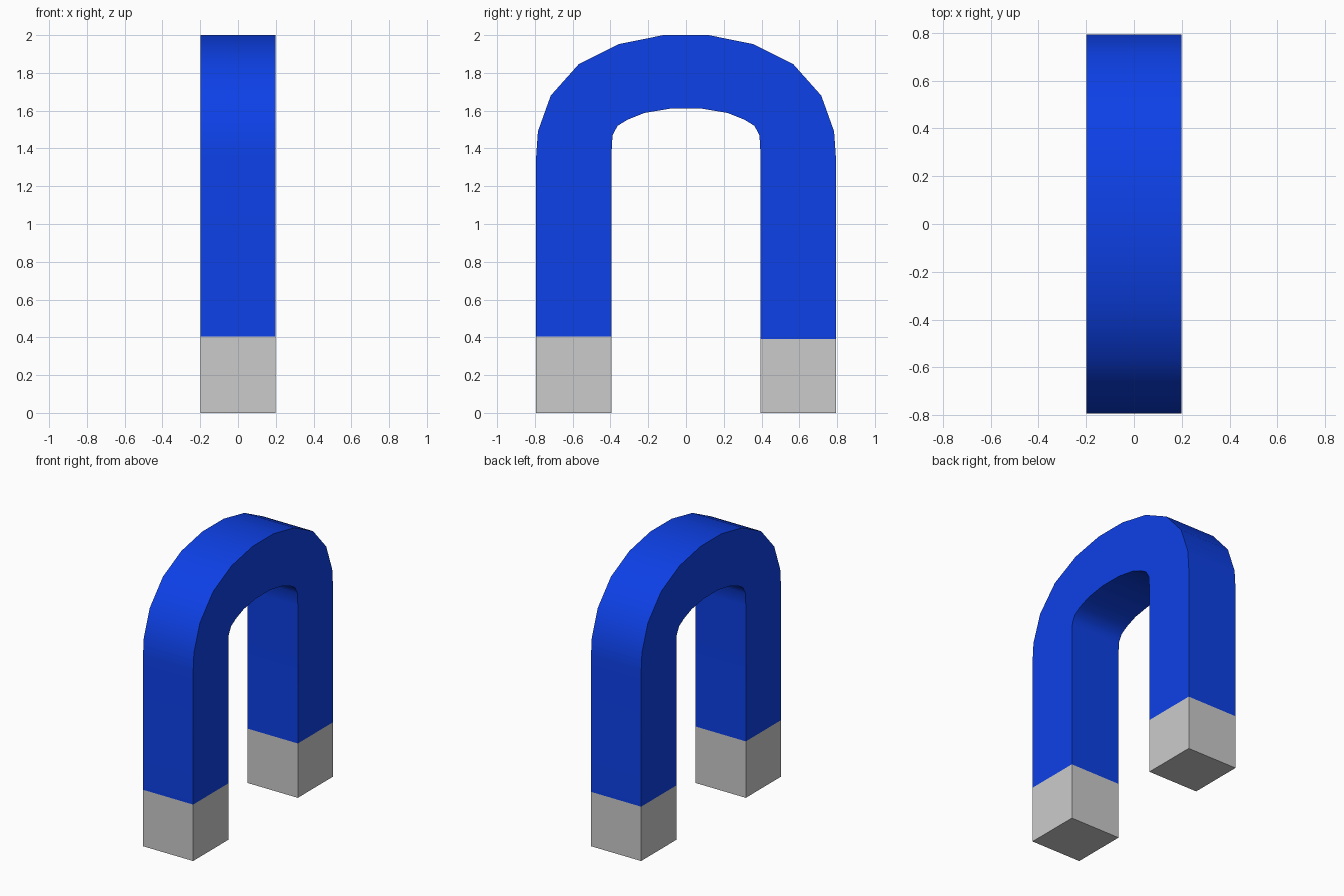
import bpy, bmesh

if "Cube" in bpy.data.objects:
    bpy.data.objects.remove(bpy.data.objects["Cube"])

HALF_X = 0.199
blue = bpy.data.materials.new("blue_paint")
blue.diffuse_color = (0.004, 0.052, 0.8, 1)
blue.use_nodes = True
blue.node_tree.nodes["Principled BSDF"].inputs["Base Color"].default_value = blue.diffuse_color


def extrude_profile(name, pts, mat=None):
    """Extrude a closed (y, z) outline across the thickness in x."""
    bm = bmesh.new()
    face = bm.faces.new([bm.verts.new((-HALF_X, y, z)) for y, z in pts])
    res = bmesh.ops.extrude_face_region(bm, geom=[face])
    verts = [g for g in res["geom"] if isinstance(g, bmesh.types.BMVert)]
    bmesh.ops.translate(bm, verts=verts, vec=(2 * HALF_X, 0, 0))
    bmesh.ops.recalc_face_normals(bm, faces=bm.faces)
    mesh = bpy.data.meshes.new(name)
    bm.to_mesh(mesh)
    bm.free()
    obj = bpy.data.objects.new(name, mesh)
    bpy.context.collection.objects.link(obj)
    if mat:
        mesh.materials.append(mat)
    bpy.ops.object.select_all(action='DESELECT')
    obj.select_set(True)
    bpy.context.view_layer.objects.active = obj
    bpy.ops.object.shade_smooth_by_angle(angle=0.6)
    return obj


# Half outlines of the arch, from the shoulder to the crown
outer = [(0.793, 1.36), (0.784, 1.49), (0.716, 1.68), (0.567, 1.847),
         (0.357, 1.952), (0.12, 2.0)]
inner = [(0.394, 1.38), (0.389, 1.47), (0.362, 1.52), (0.31, 1.552),
         (0.22, 1.588), (0.082, 1.611)]
OUT, INN = outer[0][0], inner[0][0]
LEFT_TOP, RIGHT_TOP = 0.405, 0.39


def span(half):
    """Right half followed by its mirror image."""
    return half + [(-y, z) for y, z in reversed(half)]


# Blue horseshoe body
body = ([(OUT, RIGHT_TOP)] + span(outer) + [(-OUT, LEFT_TOP), (-INN, LEFT_TOP)]
        + span(inner)[::-1] + [(INN, RIGHT_TOP)])
extrude_profile("magnet_body", body, blue)

# Grey pole tips
for name, side, top in (("front_pole_tip", -1, LEFT_TOP),
                        ("back_pole_tip", 1, RIGHT_TOP)):
    extrude_profile(name, [(side * INN, 0), (side * OUT, 0),
                           (side * OUT, top), (side * INN, top)])
